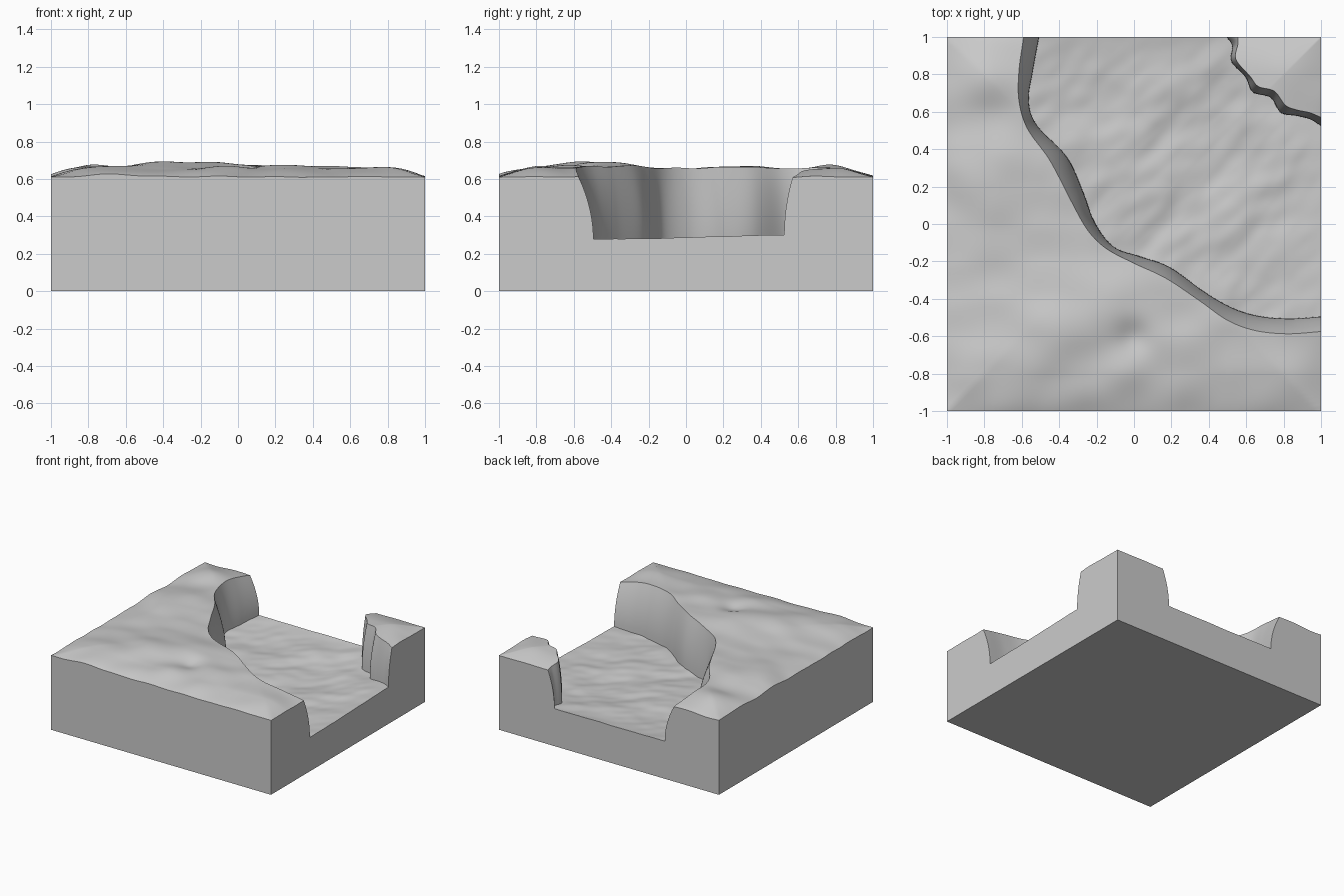
import bpy, bmesh, math
from mathutils import Vector, noise

if "Cube" in bpy.data.objects:
    bpy.data.objects.remove(bpy.data.objects["Cube"])

N = 160  # steps along the valley (even, so square corners land on a step)

# Matching rim / foot lines of the two cliffs, from the back edge to the right edge
BANK_RIM = [(-.59, 1), (-.615, .82), (-.615, .66), (-.57, .51), (-.45, .34), (-.34, .13), (-.25, -.03),
            (-.15, -.13), (0, -.21), (.17, -.29), (.35, -.41), (.5, -.515), (.65, -.57), (.82, -.587), (1, -.575)]
BANK_FOOT = [(-.507, 1), (-.54, .82), (-.562, .66), (-.52, .53), (-.36, .36), (-.275, .18), (-.21, .01),
             (-.11, -.12), (.03, -.172), (.19, -.23), (.38, -.365), (.53, -.45), (.67, -.492), (.83, -.505), (1, -.495)]
BLUFF_RIM = [(.555, 1), (.555, .96), (.545, .88), (.62, .79), (.665, .735), (.75, .71), (.81, .635),
             (.87, .61), (.94, .595), (1, .57)]
BLUFF_FOOT = [(.495, 1), (.525, .95), (.52, .87), (.595, .785), (.635, .705), (.73, .675), (.785, .595),
              (.87, .578), (.94, .56), (1, .525)]
OUTER = [(-1, 1), (-1, -1), (1, -1)]
CORNER = [(BLUFF_RIM[0][0], 1), (1, 1), (1, BLUFF_RIM[-1][1])]

# Hills on the high ground: x, y, radius, height
HILLS = [(-.4, -.6, .2, .035), (-.13, -.42, .16, .03), (.2, -.62, .25, .02), (-.8, .8, .17, .03),
         (-.78, .3, .25, .02), (.75, -.74, .2, .015), (-.05, -.8, .12, .015), (-.7, -.9, .2, .02),
         (.8, .8, .15, .012), (0, -.6, .09, -.03), (-.75, .55, .13, -.02), (-.65, -.2, .2, -.012)]


def sample(points, t, smooth=True):
    """Point at t (0..1) along a polyline or Catmull-Rom curve."""
    p = [Vector(q) for q in points]
    f = t * (len(p) - 1)
    i = min(int(f), len(p) - 2)
    u = f - i
    a, b = p[i], p[i + 1]
    if not smooth:
        return a.lerp(b, u)
    m0 = (b - p[i - 1]) / 2 if i else b - a
    m1 = (p[i + 2] - a) / 2 if i + 2 < len(p) else b - a
    return (a * (2*u**3 - 3*u*u + 1) + m0 * (u**3 - 2*u*u + u)
            + b * (3*u*u - 2*u**3) + m1 * (u**3 - u*u))


def edge_rise(p):
    d = max(0, min(1 - abs(p.x), 1 - abs(p.y)))
    return 1 - math.exp(-d / .16)


def high(p):
    z = .61 + .05 * edge_rise(p)
    for x, y, r, h in HILLS:
        z += h * math.exp(-((p.x - x)**2 + (p.y - y)**2) / (r * r))
    return z + .012 * noise.noise(Vector((p.x * 4, p.y * 5, 3)))


def low(p):
    # Valley floor with soft ridges running down from the corner bluff
    q = Vector((p.x - p.y, (p.x + p.y) * .6, 0))
    n = .022 * noise.noise(Vector((q.x * 3, q.y * 3, 7))) + .008 * noise.noise(q * 8)
    e = edge_rise(p)
    return .288 + .02 * p.y - .02 * e + n * (.25 + .75 * e)


def row(t):
    """One cross-section: plateau, cliff, floor, cliff, corner bluff."""
    o, c = sample(OUTER, t, False), sample(CORNER, t, False)
    a, b = sample(BANK_RIM, t), sample(BANK_FOOT, t)
    d, e = sample(BLUFF_FOOT, t), sample(BLUFF_RIM, t)
    pts = []

    def ground(p0, p1, n, fn):
        for k in range(n + 1):
            p = p0.lerp(p1, k / n)
            pts.append((p.x, p.y, fn(p)))

    def cliff(rim, foot, n, up):
        z0, z1 = high(rim), low(foot)
        ks = range(1, n)
        for k in (reversed(ks) if up else ks):
            s = k / n
            p = rim.lerp(foot, 1 - (1 - s)**2)
            pts.append((p.x, p.y, z0 + (z1 - z0) * s))

    ground(o, a, 50, high)
    cliff(a, b, 10, False)
    ground(b, d, 60, low)
    cliff(e, d, 10, True)
    ground(e, c, 14, high)
    return pts


# Terrain skin
bm = bmesh.new()
rows = [[bm.verts.new(p) for p in row(i / N)] for i in range(N + 1)]
for r0, r1 in zip(rows, rows[1:]):
    for j in range(len(r0) - 1):
        bm.faces.new((r0[j], r0[j + 1], r1[j + 1], r1[j]))
bmesh.ops.remove_doubles(bm, verts=bm.verts, dist=1e-5)

# Straight sides and flat base
rim = [e for e in bm.edges if e.is_boundary]
ext = bmesh.ops.extrude_edge_only(bm, edges=rim)["geom"]
for v in ext:
    if isinstance(v, bmesh.types.BMVert):
        v.co.z = 0
base = [e for e in bm.edges if e.is_boundary]
bmesh.ops.delete(bm, geom=[], context='VERTS')
bmesh.ops.contextual_create(bm, geom=base)
bmesh.ops.recalc_face_normals(bm, faces=bm.faces)

mesh = bpy.data.meshes.new("valley_terrain")
bm.to_mesh(mesh)
bm.free()
terrain = bpy.data.objects.new("valley_terrain", mesh)
bpy.context.collection.objects.link(terrain)
bpy.context.view_layer.objects.active = terrain
terrain.select_set(True)
bpy.ops.object.shade_smooth_by_angle(angle=math.radians(35))
